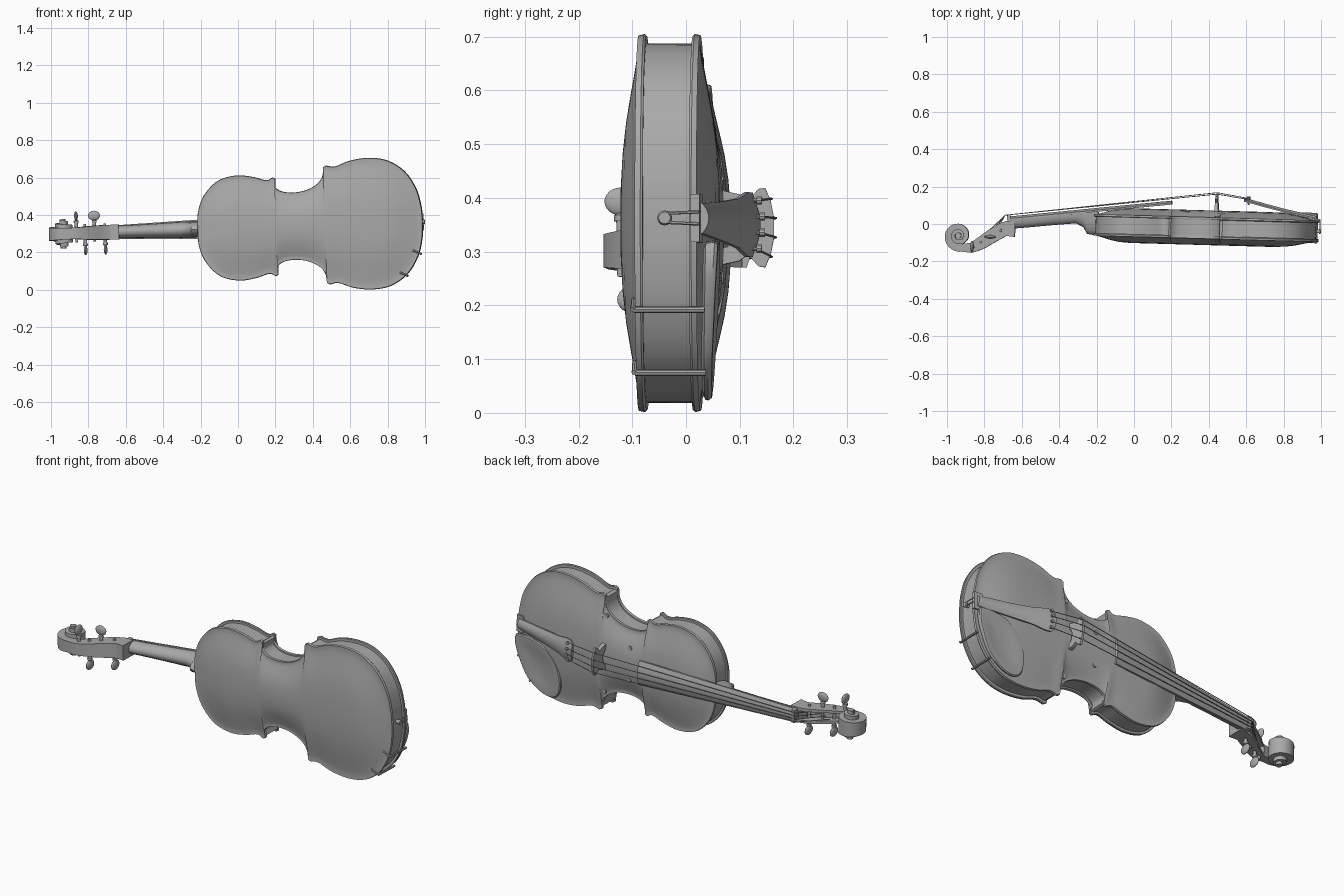
import bpy, bmesh, math
from mathutils import Matrix, Vector
from mathutils.bvhtree import BVHTree

if "Cube" in bpy.data.objects:
    bpy.data.objects.remove(bpy.data.objects["Cube"])

grey = bpy.data.materials.new("plain_grey")
grey.use_nodes = True
grey.diffuse_color = (0.4, 0.4, 0.4, 1)
grey.node_tree.nodes["Principled BSDF"].inputs["Base Color"].default_value = (0.4, 0.4, 0.4, 1)

# Local frame: x along the length, y across, z out of the top plate
FRAME = (Matrix.Translation((0, 0, 0.33)) @ Matrix.Rotation(-0.033, 4, 'Y')
         @ Matrix.Rotation(-0.028, 4, 'Z') @ Matrix.Rotation(-math.pi / 2, 4, 'X'))
parts = []


def finish(name, bm):
    bmesh.ops.remove_doubles(bm, verts=bm.verts, dist=1e-5)
    bmesh.ops.recalc_face_normals(bm, faces=bm.faces)
    mesh = bpy.data.meshes.new(name)
    bm.to_mesh(mesh)
    bm.free()
    mesh.materials.append(grey)
    ob = bpy.data.objects.new(name, mesh)
    ob.matrix_world = FRAME
    bpy.context.collection.objects.link(ob)
    parts.append(ob)
    return ob


def loft(name, sections, closed=True, caps=True):
    bm = bmesh.new()
    rings = [[bm.verts.new(p) for p in s] for s in sections]
    n = len(rings[0])
    for a, b in zip(rings, rings[1:]):
        for i in range(n if closed else n - 1):
            j = (i + 1) % n
            bm.faces.new((a[i], a[j], b[j], b[i]))
    if caps:
        bm.faces.new(rings[0])
        bm.faces.new(rings[-1])
    return finish(name, bm)


def spline(pts, steps=5):
    pts = [Vector(p) for p in pts]
    ext = [2 * pts[0] - pts[1]] + pts + [2 * pts[-1] - pts[-2]]
    out = []
    for a, b, c, d in zip(ext, ext[1:], ext[2:], ext[3:]):
        for k in range(steps):
            t = k / steps
            out.append(0.5 * (2 * b + (c - a) * t + (2 * a - 5 * b + 4 * c - d) * t * t
                              + (3 * b - a - 3 * c + d) * t ** 3))
    return out + [pts[-1]]


def tube(name, pts, radius, sides=8):
    """Straight-jointed round rod; radius may be one number or one per point."""
    pts = [Vector(p) for p in pts]
    radii = radius if isinstance(radius, list) else [radius] * len(pts)
    q = (pts[-1] - pts[0]).to_track_quat('Z', 'Y')
    return loft(name, [[p + q @ Vector((r * math.cos(a), r * math.sin(a), 0))
                        for a in (2 * math.pi * k / sides for k in range(sides))]
                       for p, r in zip(pts, radii)])


def shell(name, outline, spine, profile, caps=False):
    """Rings of the outline drawn in towards a spine: profile holds (inset, height)."""
    return loft(name, [[Vector((*Vector(p).lerp(spine(p), t), h)) for p in outline]
                       for t, h in profile], caps=caps)


# Body outline: upper bout, waist and lower bout meet at sharp corners
upper = spline([(-0.215, 0), (-0.21, 0.09), (-0.175, 0.18), (-0.1, 0.255), (0, 0.281),
                (0.09, 0.27), (0.16, 0.25), (0.195, 0.264)])
waist = spline([(0.207, 0.258), (0.2, 0.22), (0.235, 0.19), (0.3, 0.18), (0.37, 0.19),
                (0.43, 0.22), (0.46, 0.26), (0.468, 0.31)])
lower = spline([(0.483, 0.318), (0.53, 0.312), (0.61, 0.34), (0.71, 0.352), (0.81, 0.335),
                (0.9, 0.275), (0.96, 0.18), (0.985, 0.08), (0.99, 0)])
half = upper + waist + lower
outline = half + [Vector((p.x, -p.y)) for p in reversed(half[1:-1])]


def body_spine(p):
    return Vector((min(max(p[0], 0), 0.72), 0))


arch = [(0.0, 0.0), (0.05, -0.03), (0.12, 0.06), (0.2, 0.2), (0.32, 0.42), (0.46, 0.66),
        (0.62, 0.85), (0.8, 0.96), (1, 1)]
for name, inner, edge, rise in (("top_plate", 0.033, 0.047, 0.037),
                                ("back_plate", -0.053, -0.068, -0.034)):
    plate = shell(name, outline, body_spine,
                  [(0.07, inner), (0.01, inner), (0, inner * 0.7 + edge * 0.3)]
                  + [(max(t, 0.008), edge + rise * s) for t, s in arch])
    if name == "top_plate":
        bm = bmesh.new()
        bm.from_mesh(plate.data)
        tree = BVHTree.FromBMesh(bm)
        bm.free()
shell("ribs", outline, body_spine, [(0.05, -0.06), (0.05, 0.04)])


def surface(x, y):
    hit = tree.ray_cast(Vector((x, y, 1)), Vector((0, 0, -1)))[0]
    return hit.z if hit else 0.047


# Sound holes: thin ribbons with round eyes lying on the top plate
f_path = spline([(0.285, 0.088), (0.262, 0.105), (0.275, 0.128), (0.34, 0.14), (0.4, 0.15),
                 (0.46, 0.165), (0.485, 0.19), (0.475, 0.208), (0.452, 0.208)])
for side, label in ((1, "right"), (-1, "left")):
    ribbon = []
    for i, p in enumerate(f_path):
        t = f_path[min(i + 1, len(f_path) - 1)] - f_path[max(i - 1, 0)]
        n = Vector((-t.y, t.x)).normalized() * (0.004 + 0.005 * math.sin(math.pi * i / (len(f_path) - 1)))
        ribbon.append([(q.x, side * q.y, surface(*q) + 0.002) for q in (p - n, p + n)])
    loft(label + "_sound_hole", ribbon, closed=False, caps=False)
    for x, y in ((0.288, 0.088), (0.452, 0.206)):
        z = surface(x, y)
        tube(label + "_sound_hole_eye", [(x, side * y, z - 0.003), (x, side * y, z + 0.004)], 0.012, 14)

# Neck with heel: rounded underside, flat upper side
neck = []
for x, w, low, high in ((-0.66, 0.034, -0.044, 0.003), (-0.6, 0.033, -0.038, 0.01),
                        (-0.45, 0.037, -0.02, 0.03), (-0.31, 0.042, -0.005, 0.047),
                        (-0.27, 0.043, -0.025, 0.052), (-0.25, 0.042, -0.06, 0.055),
                        (-0.19, 0.042, -0.068, 0.06)):
    neck.append([(x, w * math.cos(a), high + (high - low) * math.sin(a))
                 for a in (-math.pi * k / 10 for k in range(11))])
loft("neck", neck)

# Fingerboard: tapered board with a curved playing face
board = []
for x, w, low in ((-0.66, 0.036, 0.002), (0.2, 0.066, 0.11)):
    board.append([(x, -w, low), (x, w, low)]
                 + [(x, w * c, low + 0.009 + 0.012 * (1 - c * c)) for c in (1, .6, .2, -.2, -.6, -1)])
loft("fingerboard", board)
loft("nut", [[(x, -0.036, 0), (x, 0.036, 0), (x, 0.034, 0.026), (x, -0.034, 0.026)]
             for x in (-0.678, -0.66)])

# Pegbox and scroll: one channelled strip swept down the head and round a spiral
# each entry: x, height, thickness, half width, channel depth
eye = Vector((-0.935, -0.088))
path = [(-0.635, -0.045, 0.085, 0.04, 0), (-0.68, -0.043, 0.08, 0.04, 0),
        (-0.7, -0.05, 0.076, 0.04, 0.045), (-0.76, -0.087, 0.074, 0.038, 0.045),
        (-0.81, -0.122, 0.068, 0.035, 0.04), (-0.85, -0.145, 0.058, 0.032, 0.03),
        (-0.87, -0.152, 0.053, 0.031, 0)]
for k in range(53):
    turn = k / 24
    r, a = 0.068 * 0.52 ** turn, -math.radians(72) - 2 * math.pi * turn
    path.append((eye.x + r * math.cos(a), eye.y + r * math.sin(a), 0.042 * 0.58 ** turn,
                 0.03 + 0.02 * turn, 0))
head = []
for i, (x, z, thick, w, d) in enumerate(path):
    a, b = path[max(i - 1, 0)], path[min(i + 1, len(path) - 1)]
    n = Vector((b[1] - a[1], a[0] - b[0])).normalized() * thick / 2
    n = n if i > 0 else Vector((0, thick / 2))
    floor = 1 - 2 * d / thick
    head.append([(x + n.x * s, y * w, z + n.y * s) for y, s in
                 ((-1, -1), (1, -1), (1, 1), (.6, 1), (.6, floor), (-.6, floor), (-.6, 1), (-1, 1))])
loft("pegbox_and_scroll", head)
tube("scroll_eye", [(eye.x, -0.078, eye.y), (eye.x, 0.078, eye.y)], 0.016, 16)

# Tuning pegs: tapered shaft, collar and flat oval grip
for x, z, side, flat in ((-0.86, -0.145, -1, 'X'), (-0.765, -0.09, -1, 'Z'),
                         (-0.815, -0.12, 1, 'X'), (-0.71, -0.055, 1, 'X')):
    tube("tuning_peg_shaft", [(x, side * y, z) for y in (-0.048, 0.055, 0.055, 0.066, 0.07)],
         [0.007, 0.009, 0.013, 0.013, 0.007], 12)
    bm = bmesh.new()
    bmesh.ops.create_uvsphere(bm, u_segments=20, v_segments=12, radius=1)
    size = (0.01, 0.026, 0.031) if flat == 'X' else (0.032, 0.026, 0.01)
    bmesh.ops.transform(bm, verts=bm.verts,
                        matrix=Matrix.Translation((x, side * 0.092, z)) @ Matrix.Diagonal((*size, 1)))
    finish("tuning_peg_grip", bm)

# Bridge: curved crown, pinched waist and two feet
side_pts = [(0.074, 0.16), (0.072, 0.147), (0.05, 0.128), (0.062, 0.112), (0.068, 0.085),
            (0.072, 0.068), (0.038, 0.074), (0.036, 0.09), (0.014, 0.1)]
crown = [(-0.05, 0.17), (-0.02, 0.176), (0.02, 0.176), (0.05, 0.17)]
bridge = crown + side_pts + [(-y, z) for y, z in reversed(side_pts)]
loft("bridge", [[(0.44 + s * (0.005 + 0.06 * (0.18 - z)), y, z) for y, z in bridge] for s in (-1, 1)])

# Tailpiece: flared, crowned plate running down to the saddle
tail = []
for x, w, z in ((0.585, 0.045, 0.144), (0.6, 0.06, 0.141), (0.63, 0.06, 0.134), (0.69, 0.046, 0.119),
                (0.8, 0.037, 0.093), (0.93, 0.03, 0.066), (0.975, 0.028, 0.058)):
    tail.append([(x, w * c, z + 0.012 * (1 - c * c)) for c in (-1, -.6, -.2, .2, .6, 1)]
                + [(x, w, z - 0.008), (x, -w, z - 0.008)])
loft("tailpiece", tail)
loft("saddle", [[(x, y, z) for x, z in ((0.95, 0.04), (0.992, 0.036), (0.992, 0.053), (0.95, 0.057))]
                for y in (-0.045, 0.045)])
tube("end_button", [(x, 0, -0.012) for x in (0.96, 0.99, 0.992, 1.0)], [0.01, 0.01, 0.014, 0.011], 14)
for y in (-0.014, 0.014):
    tube("tail_cord", [(0.965, y, 0.055), (0.994, y * 0.8, 0.05), (0.997, y * 0.6, -0.012)], 0.003, 6)

# Strings and fine tuners
for k in (-1.5, -0.5, 0.5, 1.5):
    crest = 0.181 - 0.004 * k * k
    tail_z = 0.155 - 0.003 * k * k
    for a, b in (((-0.69, k * 0.016, 0.028), (0.44, k * 0.036, crest)),
                 ((0.44, k * 0.036, crest), (0.605, k * 0.03, tail_z)),
                 ((-0.69, k * 0.016, 0.028), (-0.78 - 0.02 * k, k * 0.01, -0.09))):
        tube("string", [a, b], 0.0022, 6)
    tube("fine_tuner", [(0.61, k * 0.03, z) for z in (0.12, tail_z, tail_z, tail_z + 0.01)],
         [0.004, 0.004, 0.008, 0.008], 10)

# Chin rest: dished pad beside the tailpiece, held by clamps on the ribs
pad = spline([(0.975, 0.045), (0.9, 0.04), (0.81, 0.06), (0.735, 0.13), (0.705, 0.22), (0.715, 0.3),
              (0.76, 0.332), (0.83, 0.318), (0.905, 0.262), (0.955, 0.17), (0.98, 0.09), (0.975, 0.045)], 4)[:-1]
rest = shell("chin_rest", pad, lambda p: Vector((0.84, 0.18)),
             [(1, 0.06), (0.1, 0.055), (0.01, 0.06), (0, 0.07), (0.03, 0.076), (0.12, 0.077),
              (0.4, 0.071), (1, 0.068)])
for v in rest.data.vertices:
    v.co.z += 0.06 * (0.22 - v.co.y) * (1 if v.co.z > 0.065 else 0.4)
for x, y in ((0.972, 0.17), (0.897, 0.285)):
    tube("chin_rest_clamp", [(x, y, -0.07), (x, y, 0.062)], 0.006, 8)
    tube("chin_rest_foot", [(x + 0.004, y, -0.071), (x - 0.04, y - 0.02, -0.071)], 0.005, 8)

# Smooth shading with crisp edges
bpy.ops.object.select_all(action='DESELECT')
for ob in parts:
    ob.select_set(True)
bpy.context.view_layer.objects.active = parts[0]
bpy.ops.object.shade_smooth_by_angle(angle=math.radians(35))
